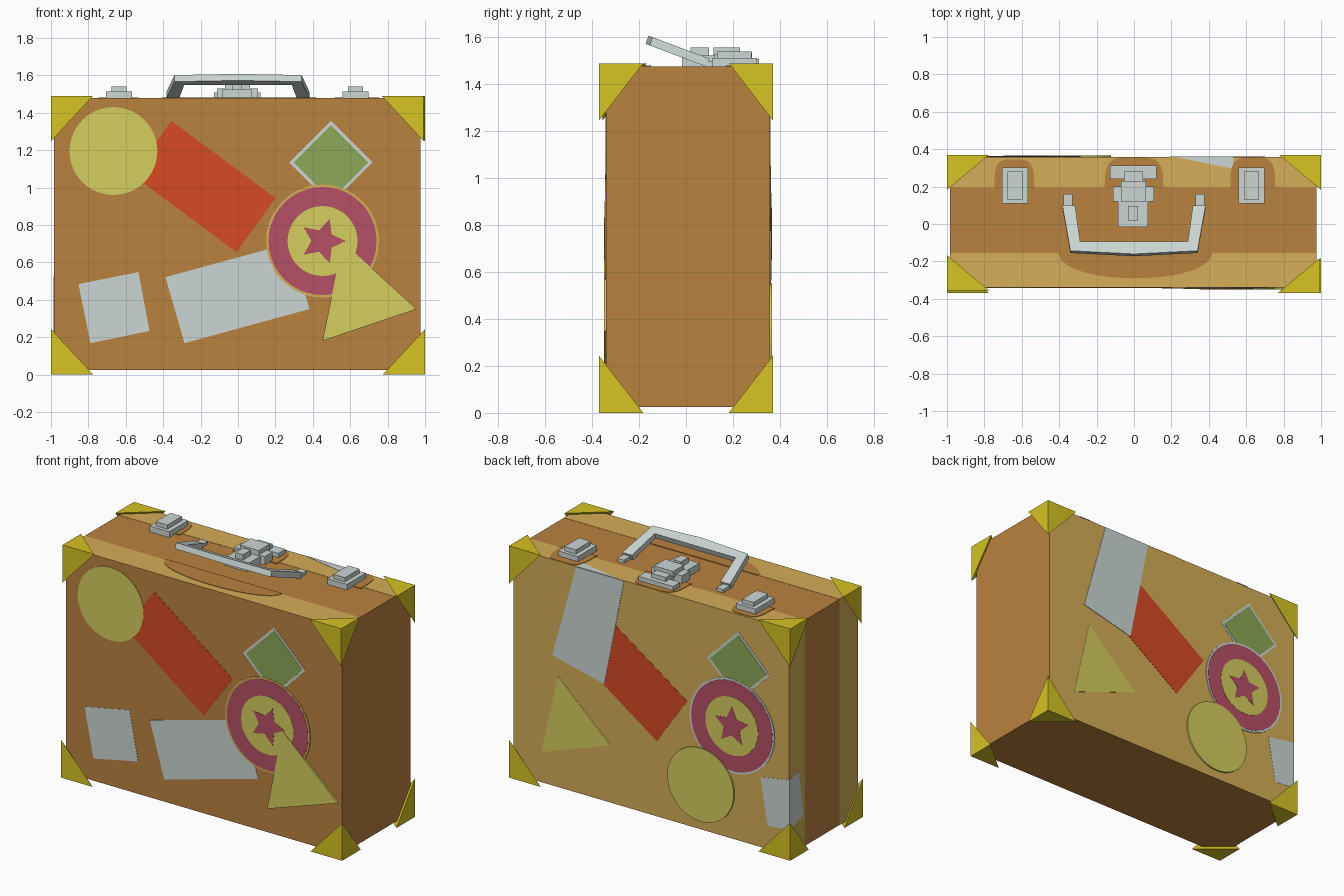
import bpy, bmesh, math
from math import cos, sin, pi

if "Cube" in bpy.data.objects:
    bpy.data.objects.remove(bpy.data.objects["Cube"])


def mat(name, r, g, b):
    m = bpy.data.materials.new(name)
    m.diffuse_color = [((c / 255 + 0.055) / 1.055) ** 2.4 for c in (r, g, b)] + [1]
    m.use_nodes = True
    m.node_tree.nodes["Principled BSDF"].inputs["Base Color"].default_value = m.diffuse_color
    return m


BROWN = mat("brown leather", 186, 130, 62)
TAN = mat("tan leather", 213, 173, 88)
GOLD = mat("gold corner", 214, 195, 35)
STEEL = mat("pale grey", 203, 214, 211)
YELLOW = mat("pale yellow", 213, 205, 94)
RED = mat("orange red", 214, 74, 36)
GREEN = mat("leaf green", 139, 167, 86)
PINK = mat("magenta", 182, 80, 102)

# body limits
X0, X1, Y0, Y1, Z0, Z1 = -0.983, 0.977, -0.34, 0.357, 0.025, 1.476


def finish(name, bm, *mats):
    bmesh.ops.recalc_face_normals(bm, faces=bm.faces)
    me = bpy.data.meshes.new(name)
    bm.to_mesh(me)
    bm.free()
    for m in mats:
        me.materials.append(m)
    ob = bpy.data.objects.new(name, me)
    bpy.context.collection.objects.link(ob)
    return ob


def prism(name, low, high, m):
    """Solid between two matching outlines."""
    bm = bmesh.new()
    a = [bm.verts.new(p) for p in low]
    b = [bm.verts.new(p) for p in high]
    bm.faces.new(a)
    bm.faces.new(b)
    n = len(a)
    for i in range(n):
        bm.faces.new((a[i], a[(i + 1) % n], b[(i + 1) % n], b[i]))
    return finish(name, bm, m)


def box(name, x0, x1, y0, y1, z0, z1, m):
    pts = [(x0, y0), (x1, y0), (x1, y1), (x0, y1)]
    return prism(name, [(x, y, z0) for x, y in pts], [(x, y, z1) for x, y in pts], m)


SIDES = {
    "front": lambda u, v, d: (u, Y0 - d, v),
    "back": lambda u, v, d: (u, Y1 + d, v),
    "top": lambda u, v, d: (u, v, Z1 + d),
    "left": lambda u, v, d: (X0 - d, u, v),
}


def plate(name, side, layer, pts, m):
    """Thin sticker lying on one side of the body."""
    f = SIDES[side]
    prism(side + "_" + name, [f(u, v, -0.002) for u, v in pts],
          [f(u, v, 0.0015 * layer) for u, v in pts], m)


def ring(cx, cy, r, n=40, a0=0.0):
    return [(cx + r * cos(a0 + 2 * pi * i / n), cy + r * sin(a0 + 2 * pi * i / n)) for i in range(n)]


def star(cx, cy, r, a0):
    return [(cx + (r if i % 2 == 0 else r * 0.48) * cos(a0 + pi * i / 5),
             cy + (r if i % 2 == 0 else r * 0.48) * sin(a0 + pi * i / 5)) for i in range(10)]


def arch(cx, y, rx, ry, e):
    """Half superellipse standing on the line y."""
    out = []
    for i in range(21):
        c, s = cos(pi * i / 20), sin(pi * i / 20)
        out.append((cx + rx * math.copysign(abs(c) ** (2 / e), c), y + ry * abs(s) ** (2 / e)))
    return out


def badge(side, cx, cz, halo, a0):
    plate("badge_halo", side, 3, ring(cx, cz, 0.302), halo)
    plate("badge_ring", side, 4, ring(cx, cz, 0.289), PINK)
    plate("badge_centre", side, 5, ring(cx, cz, 0.187), YELLOW)
    plate("badge_star", side, 6, star(cx, cz, 0.125, a0), PINK)


def diamond(side, cx, cz):
    plate("diamond_border", side, 1, ring(cx, cz, 0.222, 4), STEEL)
    plate("diamond", side, 2, ring(cx, cz, 0.2, 4), GREEN)


# suitcase body: back face tan, the rest brown
body = box("suitcase_body", X0, X1, Y0, Y1, Z0, Z1, BROWN)
body.data.materials.append(TAN)
for p in body.data.polygons:
    p.material_index = 1 if p.normal.y > 0.5 else 0

# corner caps: corner point, cut off by a plane
CORNERS = {"front_left_top": (-1, -0.355, 1.49), "front_right_top": (0.993, -0.37, 1.49)}
for sx, xn in ((-1, "left"), (1, "right")):
    for sy, yn in ((-1, "front"), (1, "back")):
        for sz, zn in ((-1, "bottom"), (1, "top")):
            key = f"{yn}_{xn}_{zn}"
            x, y, z = CORNERS.get(key, (sx, sy * 0.37, 1.49 if sz > 0 else 0))
            bm = bmesh.new()
            v = [bm.verts.new(p) for p in ((x, y, z), (x - sx * 0.225, y, z),
                                           (x, y - sy * 0.188, z), (x, y, z - sz * 0.243))]
            for t in ((0, 1, 2), (0, 2, 3), (0, 3, 1), (1, 3, 2)):
                bm.faces.new([v[i] for i in t])
            finish(key + "_corner_cap", bm, GOLD)

# tan bands on top and left side, with worn brown areas round the fittings
for side, a, b in (("top", X0, X1), ("left", Z0, Z1)):
    for nm, lo, hi in (("back_band", 0.195, Y1), ("front_band", Y0, -0.155)):
        pts = [(a, lo), (b, lo), (b, hi), (a, hi)]
        plate(nm, side, 1, pts if side == "top" else [(v, u) for u, v in pts], TAN)
plate("sticker_fold", "top", 2, [(0.23, Y1), (0.53, Y1), (0.53, 0.295)], STEEL)
plate("wear_left", "top", 3, arch(-0.64, 0.17, 0.107, 0.175, 4), BROWN)
plate("wear_centre", "top", 3, arch(0, 0.17, 0.157, 0.186, 4), BROWN)
plate("wear_right", "top", 3, arch(0.635, 0.17, 0.12, 0.186, 4), BROWN)
plate("wear_handle", "top", 3, arch(0.007, -0.15, 0.412, -0.14, 2.1), BROWN)

# front stickers
plate("red_label", "front", 1, [(-0.356, 1.356), (0.2, 0.944), (-0.008, 0.655), (-0.564, 1.067)], RED)
plate("yellow_disc", "front", 2, ring(-0.666, 1.195, 0.235), YELLOW)
plate("white_square", "front", 1, [(-0.853, 0.484), (-0.532, 0.548), (-0.473, 0.233), (-0.789, 0.168)], STEEL)
plate("white_label", "front", 1, [(-0.388, 0.521), (0.281, 0.703), (0.382, 0.35), (-0.286, 0.168)], STEEL)
diamond("front", 0.497, 1.134)
badge("front", 0.452, 0.714, TAN, 0)
plate("yellow_triangle", "front", 7, [(0.56, 0.71), (0.955, 0.35), (0.452, 0.18)], YELLOW)

# back stickers, two of them folded over an edge
plate("red_label", "back", 1, [(0.31, 1.215), (-0.258, 0.823), (-0.043, 0.51), (0.525, 0.9)], RED)
plate("white_label", "back", 2, [(0.53, Z1), (0.19, Z1), (0.33, 0.776), (0.7, 0.865)], STEEL)
plate("yellow_triangle", "back", 1, [(0.66, 0.737), (0.287, 0.394), (0.78, 0.218)], YELLOW)
diamond("back", -0.623, 1.145)
badge("back", -0.58, 0.751, STEEL, pi / 2)
plate("yellow_disc", "back", 7, ring(-0.36, 0.316, 0.236), YELLOW)
plate("white_square", "back", 1, [(-0.78, 0.476), (-0.832, 0.175), (X0, 0.19), (X0, 0.51)], STEEL)
plate("white_square_fold", "left", 2, [(Y1, 0.51), (0.26, 0.53), (0.215, 0.23), (Y1, 0.19)], STEEL)

# side latches
for nm, cx in (("left", -0.636), ("right", 0.628)):
    box(nm + "_latch_base", cx - 0.07, cx + 0.07, 0.11, 0.302, Z1 - 0.01, 1.513, STEEL)
    box(nm + "_latch_top", cx - 0.041, cx + 0.041, 0.132, 0.28, 1.51, 1.54, STEEL)

# centre lock
box("lock_hinge", -0.127, 0.12, 0.24, 0.312, Z1 - 0.01, 1.508, STEEL)
box("lock_column", -0.053, 0.048, 0.19, 0.282, Z1 - 0.01, 1.535, STEEL)
box("lock_bar", -0.112, 0.107, 0.12, 0.2, Z1 - 0.01, 1.53, STEEL)
box("lock_plate", -0.085, 0.075, -0.016, 0.2, Z1 - 0.01, 1.523, STEEL)
box("lock_clasp", -0.07, 0.065, 0.118, 0.23, 1.52, 1.558, STEEL)
box("lock_button", -0.031, 0.022, 0.02, 0.097, 1.52, 1.558, STEEL)

# sloping carry handle and its mounts
half = [(0, -0.16), (0.34, -0.143), (0.383, 0.1), (0.315, 0.1), (0.288, -0.093)]
outline = half + [(-x, y) for x, y in reversed(half[1:])]
top = [(x, y, 1.51 + (0.1 - y) * 0.375) for x, y in outline]
prism("handle", [(x, y - 0.012, z - 0.035) for x, y, z in top], top, STEEL)
for nm, s in (("left", -1), ("right", 1)):
    box(nm + "_handle_mount", min(s * 0.33, s * 0.377), max(s * 0.33, s * 0.377),
        0.09, 0.16, Z1 - 0.01, 1.497, STEEL)
